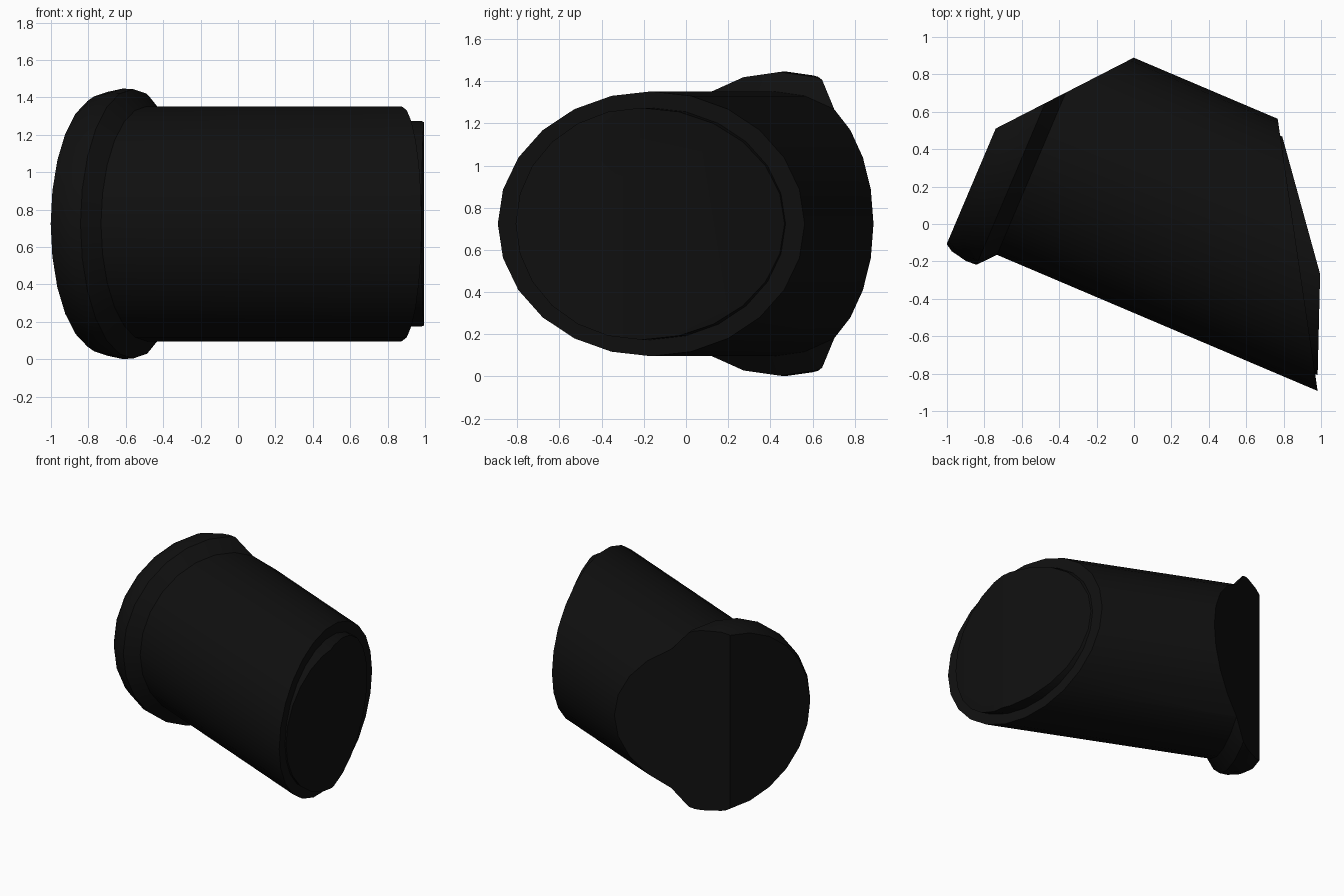
import bpy, bmesh, math
from mathutils import Matrix, Vector

if "Cube" in bpy.data.objects:
    bpy.data.objects.remove(bpy.data.objects["Cube"])

black = bpy.data.materials.new("matte_black")
black.use_nodes = True
color = (0.005, 0.005, 0.005, 1)
black.diffuse_color = color
black.node_tree.nodes["Principled BSDF"].inputs["Base Color"].default_value = color

# Tube axis runs along local x, turned about the vertical
TURN = Matrix.Rotation(math.radians(-23), 4, "Z")
PLACE = Matrix.Translation((0, 0, 0.724)) @ TURN @ Matrix.Translation((0, 0.19, 0))
SIDES = 24


def turned_part(name, profile, cuts):
    """Lathe (position, radius) pairs, then trim by vertical planes.

    Each cut is a pair of top-down points; material left of the line stays."""
    bm = bmesh.new()
    rings = []
    for s, r in profile:
        ring = []
        for i in range(SIDES):
            a = math.tau * i / SIDES
            ring.append(bm.verts.new((s, r * math.cos(a), r * math.sin(a))))
        rings.append(ring)
    for a, b in zip(rings, rings[1:]):
        for i in range(SIDES):
            j = (i + 1) % SIDES
            bm.faces.new((a[i], a[j], b[j], b[i]))
    bm.faces.new(rings[0])
    bm.faces.new(rings[-1])
    bm.transform(PLACE)
    for p, q in cuts:
        p, q = Vector((*p, 0)), Vector((*q, 0))
        outward = (q - p).cross(Vector((0, 0, 1)))
        bmesh.ops.bisect_plane(bm, geom=bm.verts[:] + bm.edges[:] + bm.faces[:],
                               plane_co=p, plane_no=outward, clear_outer=True)
        bmesh.ops.holes_fill(bm, edges=[e for e in bm.edges if e.is_boundary])
    bmesh.ops.recalc_face_normals(bm, faces=bm.faces[:])
    mesh = bpy.data.meshes.new(name)
    bm.to_mesh(mesh)
    bm.free()
    mesh.materials.append(black)
    obj = bpy.data.objects.new(name, mesh)
    bpy.context.collection.objects.link(obj)
    bpy.ops.object.select_all(action="DESELECT")
    obj.select_set(True)
    bpy.context.view_layer.objects.active = obj
    bpy.ops.object.shade_smooth_by_angle(angle=math.radians(30))
    return obj


# Main tube with a rounded flange, a mitred back corner and a slanted far end
turned_part("tube_body",
            [(-0.88, 0.68), (-0.84, 0.705), (-0.75, 0.723), (-0.69, 0.72),
             (-0.61, 0.628), (1.6, 0.628)],
            [((0, 0.89), (-0.74, 0.51)), ((0.98, -0.88), (0.77, 0.55))])

# Slightly narrower plug standing proud of the slanted end
turned_part("end_plug",
            [(0.3, 0.55), (1.6, 0.55)],
            [((0.99, -0.25), (0.77, 0.55)), ((0.98, -0.88), (0.995, -0.27))])
